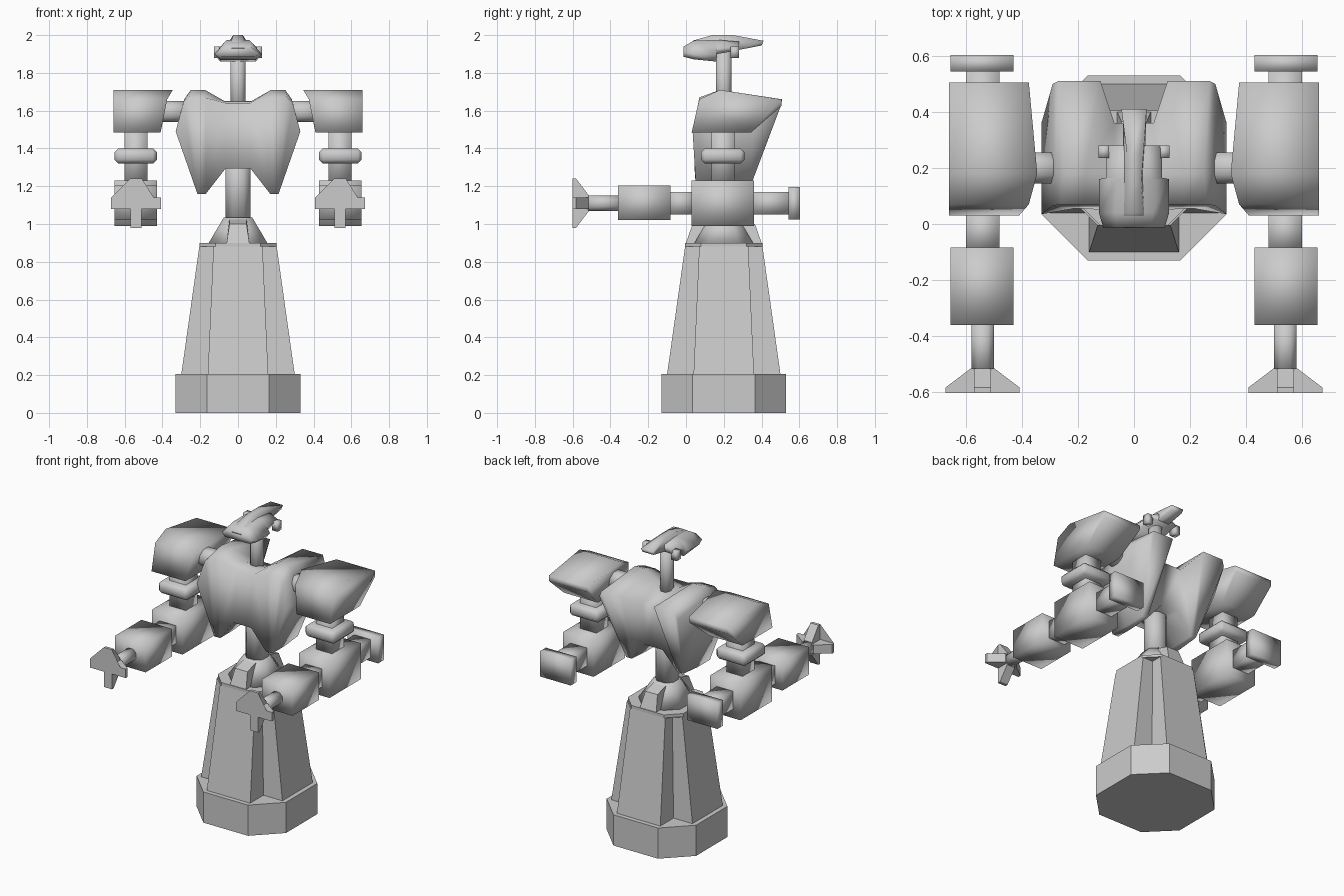
import bpy, bmesh
from mathutils import Vector

if "Cube" in bpy.data.objects:
    bpy.data.objects.remove(bpy.data.objects["Cube"])

CY = 0.2    # depth of the main vertical axis
AX, AZ = 0.54, 1.11   # forearm axis


def finish(name, bm, smooth=False):
    bmesh.ops.recalc_face_normals(bm, faces=bm.faces)
    me = bpy.data.meshes.new(name)
    bm.to_mesh(me)
    bm.free()
    for p in me.polygons:
        p.use_smooth = smooth
    ob = bpy.data.objects.new(name, me)
    bpy.context.scene.collection.objects.link(ob)
    return ob


def loft(name, rings, smooth=False):
    """Skin a list of equal-length closed rings and cap both ends."""
    bm = bmesh.new()
    vs = [[bm.verts.new(p) for p in r] for r in rings]
    n = len(vs[0])
    for a, b in zip(vs, vs[1:]):
        for i in range(n):
            j = (i + 1) % n
            bm.faces.new((a[i], a[j], b[j], b[i]))
    caps = [bm.faces.new(vs[0]), bm.faces.new(vs[-1])]
    bmesh.ops.triangulate(bm, faces=[f for f in caps if n > 8])
    return finish(name, bm, smooth)


def box(name, x, y, z, bevel=0.0):
    bm = bmesh.new()
    bmesh.ops.create_cube(bm, size=1)
    for v in bm.verts:
        v.co = Vector([(r[0] + r[1]) / 2 + c * (r[1] - r[0]) for r, c in zip((x, y, z), v.co)])
    if bevel:
        bmesh.ops.bevel(bm, geom=bm.edges[:], offset=bevel, segments=1, affect='EDGES')
    return finish(name, bm, True)


def octagon(r, c):
    """Square of half size r with its corners cut at half width c."""
    return [(c, -r), (r, -c), (r, c), (c, r), (-c, r), (-r, c), (-r, -c), (-c, -r)]


def plus(r, w):
    """Plus outline with arm length r and half width w."""
    return [(w, -r), (w, -w), (r, -w), (r, w), (w, w), (w, r),
            (-w, r), (-w, w), (-r, w), (-r, -w), (-w, -w), (-w, -r)]


def upright(pts, z):
    return [(x, y + CY, z) for x, y in pts]


def mirrored(half):
    """Close a half outline (x, z) that runs top to bottom, mirroring it in x."""
    return half + [(-x, z) for x, z in reversed(half)]


def forward(pts, y, ox=0, oz=0):
    return [(x + ox, y, z + oz) for x, z in pts]


# Plinth, fluted column, collar and waist
loft("plinth", [upright(octagon(0.33, 0.165), z) for z in (0, 0.205)])
loft("fluted_column", [upright(plus(0.3, 0.16), 0.205), upright(plus(0.205, 0.13), 0.88)])
loft("collar", [upright(octagon(0.205, 0.12), z) for z in (0.88, 0.9)])
loft("waist_cone", [upright(octagon(0.155, 0.08), 0.9), upright(octagon(0.075, 0.035), 1.035)], True)
for s, n in ((-1, "front"), (1, "back")):
    wedge = [(0.2, 0.9), (0.165, 1.0), (0.06, 1.03), (0.06, 0.9)]
    loft(n + "_waist_wedge", [[(x * (0.75 if z > 0.95 else 1), CY + s * d, z) for d, z in wedge]
                              for x in (-0.06, 0.06)])
loft("waist_post", [upright(octagon(0.065, 0.03), z) for z in (1.0, 1.4)], True)

# Heart-shaped torso with two ridges that overhang the back
front = [(0.065, 1.64), (0.175, 1.67), (0.26, 1.67), (0.29, 1.64), (0.33, 1.49),
         (0.215, 1.16), (0.17, 1.16), (0.065, 1.295)]
mid = [(0.07, 1.65), (0.175, 1.71), (0.25, 1.71), (0.285, 1.66)] + front[4:]
back = [(0.07, 1.58), (0.12, 1.66), (0.27, 1.66), (0.29, 1.62), (0.33, 1.49),
        (0.21, 1.17), (0.17, 1.17), (0.065, 1.295)]
depth_f = [0.07, 0.07, 0.07, 0.065, 0.035, 0.055, 0.055, 0.045]
depth_b = [0.36, 0.51, 0.51, 0.5, 0.36, 0.33, 0.33, 0.34]


def layer(half, d):
    return [(x, y, z) for (x, z), y in zip(mirrored(half), d + d[::-1])]


loft("torso", [layer(front, depth_f), layer(mid, [0.18] * 8), layer(back, depth_b)], True)

# Neck and head
loft("neck", [upright(octagon(0.04, 0.018), z) for z in (1.55, 1.93)], True)
skull = [(-0.012, 0.065, 1.94, 0.11, 1.91, 0.09, 1.885),
         (0.04, 0.065, 1.97, 0.125, 1.9, 0.095, 1.872),
         (0.16, 0.06, 1.975, 0.125, 1.9, 0.095, 1.86),
         (0.165, 0.06, 1.975, 0.1, 1.93, 0.09, 1.9),
         (0.28, 0.05, 1.965, 0.1, 1.935, 0.09, 1.92)]
loft("head", [forward(mirrored([(a, b), (c, d), (e, f)]), y) for y, a, b, c, d, e, f in skull], True)
crest = [(-0.015, 1.93, 0.035), (0.04, 1.972, 0.035), (0.14, 2.0, 0.025), (0.25, 2.0, 0.025),
         (0.41, 1.97, 0.045), (0.4, 1.945, 0.04), (0.27, 1.92, 0.04)]
loft("head_crest", [[(s * w, y, z) for y, z, w in crest] for s in (-1, 1)], True)

# Arms, one per side
for s, side in ((-1, "left"), (1, "right")):
    def xs(a, b):
        return sorted((s * a, s * b))

    arm = xs(0.48, 0.6)
    wide = xs(0.43, 0.655)
    box(side + "_ear_flap", xs(0.085, 0.127), (0.235, 0.28), (1.88, 1.94))
    # Shoulder joint and pad
    loft(side + "_shoulder_rod", [[(s * x, y + CY, z + 1.595) for y, z in octagon(0.055, 0.025)]
                                  for x in (0.25, 0.45)], True)
    pad = [(0.03, 1.485, 0.41), (0.07, 1.66, 0.375), (0.18, 1.71, 0.345),
           (0.505, 1.66, 0.375), (0.505, 1.625, 0.38), (0.345, 1.485, 0.41)]
    loft(side + "_shoulder_pad", [[(s * 0.66, y, z) for y, z, x in pad],
                                  [(s * x, y, z) for y, z, x in pad]], True)
    # Upper arm, ring and elbow
    box(side + "_upper_arm", arm, (0.135, 0.26), (1.2, 1.52))
    box(side + "_arm_ring", wide, (0.08, 0.31), (1.32, 1.4), 0.02)
    box(side + "_elbow", wide, (0.03, 0.36), (0.99, 1.23))
    # Forearm and rear counterweight
    box(side + "_forearm_joint", arm, (-0.1, 0.05), (1.05, 1.17))
    box(side + "_forearm", wide, (-0.36, -0.083), (1.02, 1.205))
    box(side + "_rear_rod", arm, (0.34, 0.55), (1.05, 1.17))
    box(side + "_rear_plate", wide, (0.543, 0.603), (1.025, 1.195))
    # Wrist and cross-shaped hand
    loft(side + "_wrist", [forward(octagon(0.04, 0.018), y, s * AX, AZ) for y in (-0.53, -0.34)], True)
    loft(side + "_hand", [forward(plus(r, 0.03), y, s * AX, AZ)
                          for r, y in ((0.132, -0.602), (0.132, -0.583), (0.042, -0.515))])
